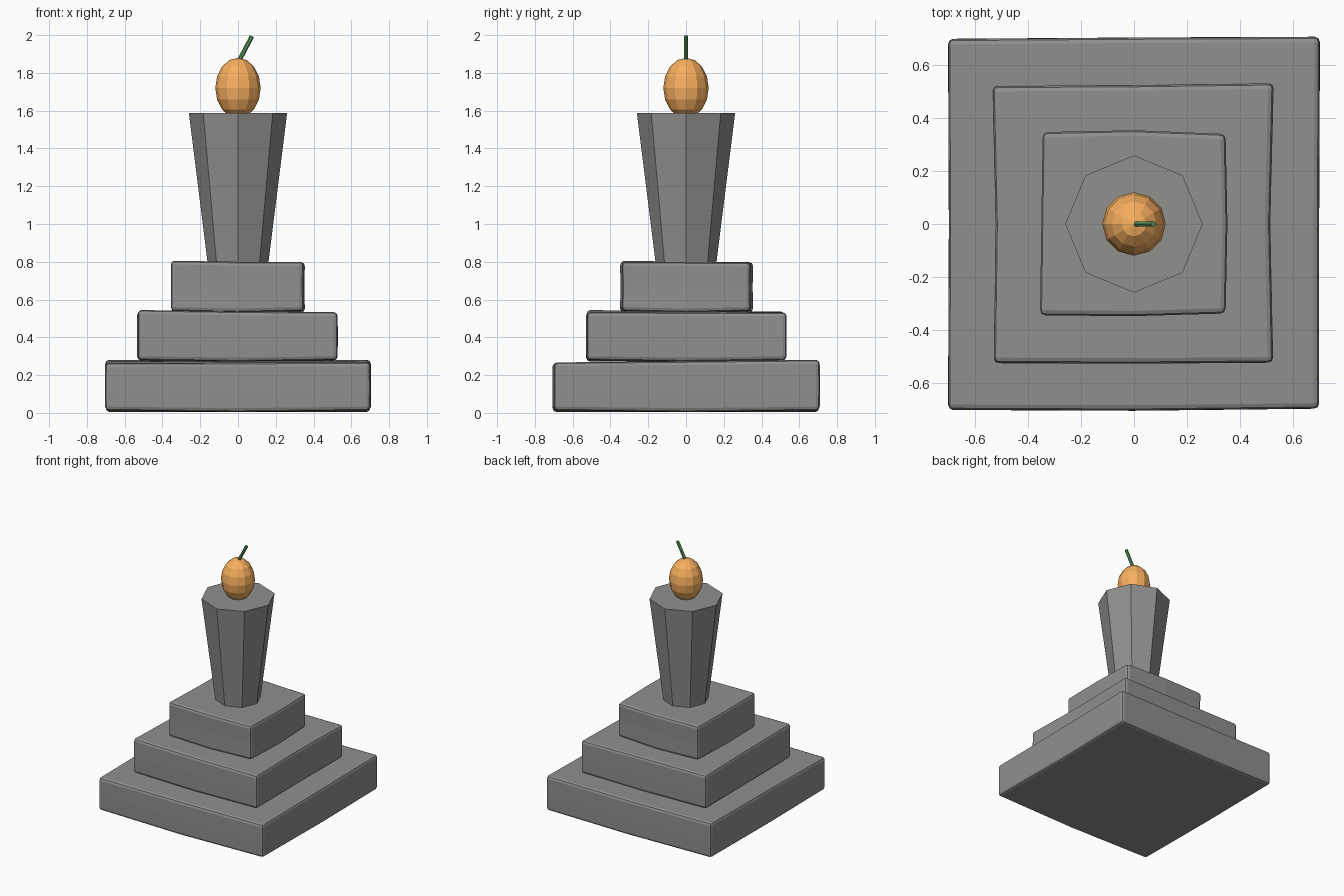
import bpy, bmesh
from mathutils import Vector

if "Cube" in bpy.data.objects:
    bpy.data.objects.remove(bpy.data.objects["Cube"])


def material(name, color):
    mat = bpy.data.materials.new(name)
    mat.diffuse_color = (*color, 1)
    mat.use_nodes = True
    mat.node_tree.nodes["Principled BSDF"].inputs["Base Color"].default_value = mat.diffuse_color
    return mat


STONE = material("stone", (0.28, 0.277, 0.272))
ORANGE = material("orange_skin", (0.94, 0.43, 0.115))
GREEN = material("green_stem", (0.09, 0.31, 0.10))


def finish(name, bm, mat):
    bmesh.ops.recalc_face_normals(bm, faces=bm.faces)
    mesh = bpy.data.meshes.new(name)
    bm.to_mesh(mesh)
    bm.free()
    mesh.materials.append(mat)
    obj = bpy.data.objects.new(name, mesh)
    bpy.context.collection.objects.link(obj)
    return obj


# Worn stone slab: cube with edge midpoints, each nudged, then softly bevelled
# corners: (x, y, top z) keyed by sign; mids: how far each side's centre sits out
def slab(name, corners, mids, bottom, top_mid, side_mid):
    bm = bmesh.new()
    bmesh.ops.create_cube(bm, size=2)
    bmesh.ops.subdivide_edges(bm, edges=bm.edges[:], cuts=1, use_grid_fill=True)
    left, right, front, back = mids
    for v in bm.verts:
        sx, sy, sz = (round(c) for c in v.co)
        # average the corners this vertex lies between
        near = [c for (a, b), c in corners.items() if sx in (0, a) and sy in (0, b)]
        x, y, z = (sum(c[i] for c in near) / len(near) for i in range(3))
        if sx and not sy:
            x = right if sx > 0 else left
        if sy and not sx:
            y = back if sy > 0 else front
        if sz == 0:
            x += sx * side_mid
            y += sy * side_mid
            z = (z + bottom) / 2
        elif sz < 0:
            z = bottom + (0.008 if sx and sy else 0)
        elif not (sx and sy):
            z = min(z, top_mid)
        v.co = (x, y, z)
    obj = finish(name, bm, STONE)
    bev = obj.modifiers.new("worn_edges", 'BEVEL')
    bev.width = 0.02
    bev.segments = 2
    bev.limit_method = 'ANGLE'
    bev.angle_limit = 0.7


slab("base_slab",
     {(-1, -1): (-.703, -.703, .264), (1, -1): (.70, -.698, .267),
      (-1, 1): (-.703, .70, .281), (1, 1): (.703, .708, .281)},
     (-.70, .70, -.706, .705), 0.005, 0.275, 0.001)
slab("middle_slab",
     {(-1, -1): (-.53, -.526, .545), (1, -1): (.526, -.524, .534),
      (-1, 1): (-.535, .522, .537), (1, 1): (.528, .532, .532)},
     (-.523, .515, -.528, .525), 0.272, 0.537, 0.001)
slab("top_slab",
     {(-1, -1): (-.356, -.346, .806), (1, -1): (.347, -.339, .80),
      (-1, 1): (-.346, .348, .80), (1, 1): (.347, .341, .796)},
     (-.351, .354, -.349, .355), 0.532, 0.80, -0.002)

# Flared octagonal pillar, points on the axes
bm = bmesh.new()
bmesh.ops.create_cone(bm, cap_ends=True, segments=8, radius1=0.16, radius2=0.26, depth=0.8)
bmesh.ops.translate(bm, verts=bm.verts, vec=(0, 0, 1.187))
finish("pillar", bm, STONE)

# Egg-shaped fruit
bm = bmesh.new()
bmesh.ops.create_uvsphere(bm, u_segments=12, v_segments=8, radius=0.12)
bmesh.ops.scale(bm, verts=bm.verts, vec=(1, 1, 1.333))
bmesh.ops.translate(bm, verts=bm.verts, vec=(0, 0, 1.72))
finish("fruit", bm, ORANGE)

# Leaning stem
start, end = Vector((0.006, 0, 1.865)), Vector((0.074, 0, 1.994))
axis = end - start
bm = bmesh.new()
bmesh.ops.create_cone(bm, cap_ends=True, segments=6, radius1=0.012, radius2=0.012, depth=axis.length)
bmesh.ops.rotate(bm, verts=bm.verts, matrix=axis.to_track_quat('Z', 'Y').to_matrix())
bmesh.ops.translate(bm, verts=bm.verts, vec=(start + end) / 2)
finish("stem", bm, GREEN)
